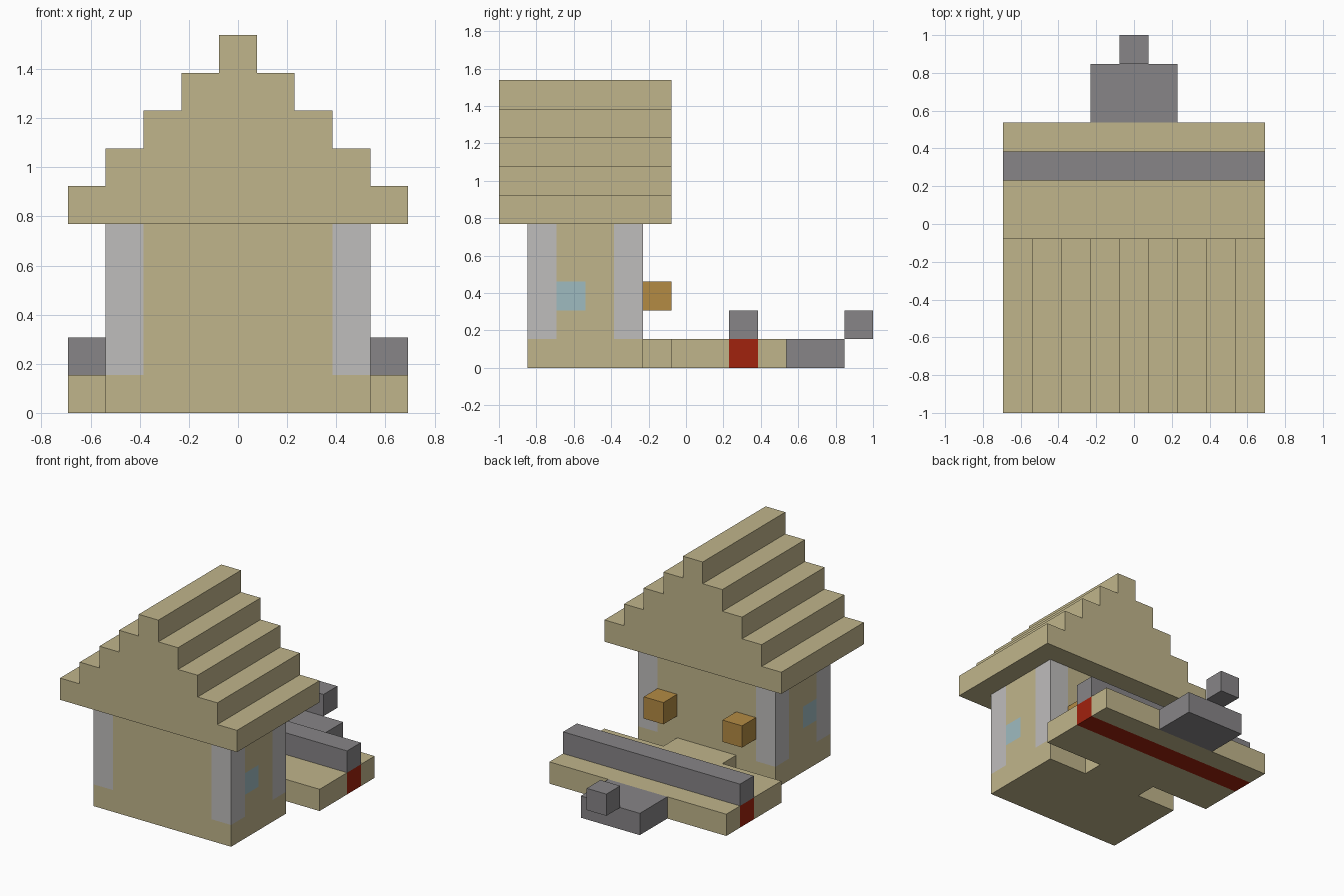
import bpy, bmesh

U = 2 / 13  # edge of one building block

if "Cube" in bpy.data.objects:
    bpy.data.objects.remove(bpy.data.objects["Cube"], do_unlink=True)


def material(name, r, g, b):
    """Flat material from 0-255 display values."""
    def lin(c):
        c /= 255
        return c / 12.92 if c < 0.04 else ((c + 0.055) / 1.055) ** 2.4
    col = (lin(r), lin(g), lin(b), 1)
    m = bpy.data.materials.new(name)
    m.use_nodes = True
    m.diffuse_color = col
    bsdf = m.node_tree.nodes["Principled BSDF"]
    bsdf.inputs["Base Color"].default_value = col
    bsdf.inputs["Roughness"].default_value = 0.9
    return m


tan = material("sand_tan", 192, 181, 139)
pale = material("pale_grey", 191, 189, 188)
grey = material("mid_grey", 135, 133, 135)
blue = material("window_blue", 159, 187, 192)
red = material("brick_red", 161, 34, 13)
orange = material("lantern_orange", 179, 139, 68)


def finish(name, bm, *mats):
    bmesh.ops.recalc_face_normals(bm, faces=bm.faces[:])
    me = bpy.data.meshes.new(name)
    bm.to_mesh(me)
    bm.free()
    for m in mats:
        me.materials.append(m)
    ob = bpy.data.objects.new(name, me)
    bpy.context.collection.objects.link(ob)
    return ob


def box_mesh(x, y, z):
    """Box from (low, high) pairs given in block units."""
    bm = bmesh.new()
    bmesh.ops.create_cube(bm, size=1)
    for v in bm.verts:
        v.co = [U * ((lo + hi) / 2 + c * (hi - lo)) for c, (lo, hi) in zip(v.co, (x, y, z))]
    return bm


def box(name, x, y, z, mat):
    return finish(name, box_mesh(x, y, z), mat)


def prism(name, outline, axis, lo, hi, mat):
    """Outline swept along an axis, all in block units."""
    bm = bmesh.new()
    place = (lambda a, b, t: (a, t, b)) if axis == "y" else (lambda a, b, t: (a, b, t))
    face = bm.faces.new([bm.verts.new([U * c for c in place(a, b, lo)]) for a, b in outline])
    ext = bmesh.ops.extrude_face_region(bm, geom=[face])["geom"]
    shift = [U * c for c in place(0, 0, hi - lo)]
    bmesh.ops.translate(bm, vec=shift, verts=[v for v in ext if isinstance(v, bmesh.types.BMVert)])
    return finish(name, bm, mat)


# House body, cut on the block lines that bound the corner posts and windows
FRONT, BACK = -5.5, -1.5
bm = box_mesh((-3.5, 3.5), (FRONT, BACK), (0, 5))
cuts = [(0, -2.5), (0, 2.5), (1, FRONT + 1), (1, FRONT + 2), (1, BACK - 1), (2, 1), (2, 2), (2, 3)]
for axis, at in cuts:
    co, no = [0, 0, 0], [0, 0, 0]
    co[axis], no[axis] = at * U, 1
    bmesh.ops.bisect_plane(bm, geom=bm.verts[:] + bm.edges[:] + bm.faces[:], plane_co=co, plane_no=no)
for f in bm.faces:
    x, y, z = f.calc_center_median() / U
    at_corner = abs(x) > 2.5 and (y < FRONT + 1 or y > BACK - 1)
    if 1 < z < 4.99 and at_corner:
        f.material_index = 1
    elif abs(x) > 3.4 and 2 < z < 3 and FRONT + 1 < y < FRONT + 2:
        f.material_index = 2
finish("house_walls", bm, tan, pale, blue)

# Stepped gable roof
right = []
for step in range(5):
    half = 4.5 - step
    right += [(half, 5 + step), (half, 6 + step)]
prism("stepped_roof", right + [(-a, b) for a, b in reversed(right)], "y", -6.5, -0.5, tan)

# Lanterns on the back wall
for side, x in (("left", 2), ("right", -2)):
    box(side + "_lantern", (x - 0.5, x + 0.5), (-1.5, -0.5), (2, 3), orange)

# Terrace joined to the house by a short walkway
half = [(4.5, 1.5), (4.5, -0.5), (1.5, -0.5), (1.5, -1.5)]
prism("terrace_and_walkway", half + [(-a, b) for a, b in reversed(half)], "z", 0, 1, tan)
box("red_stripe", (-4.5, 4.5), (1.5, 2.5), (0, 1), red)
box("terrace_edge", (-4.5, 4.5), (2.5, 3.5), (0, 1), tan)
box("low_wall", (-4.5, 4.5), (1.5, 2.5), (1, 2), grey)

# Rear step and marker block
box("rear_step", (-1.5, 1.5), (3.5, 5.5), (0, 1), grey)
box("rear_block", (-0.5, 0.5), (5.5, 6.5), (1, 2), grey)
